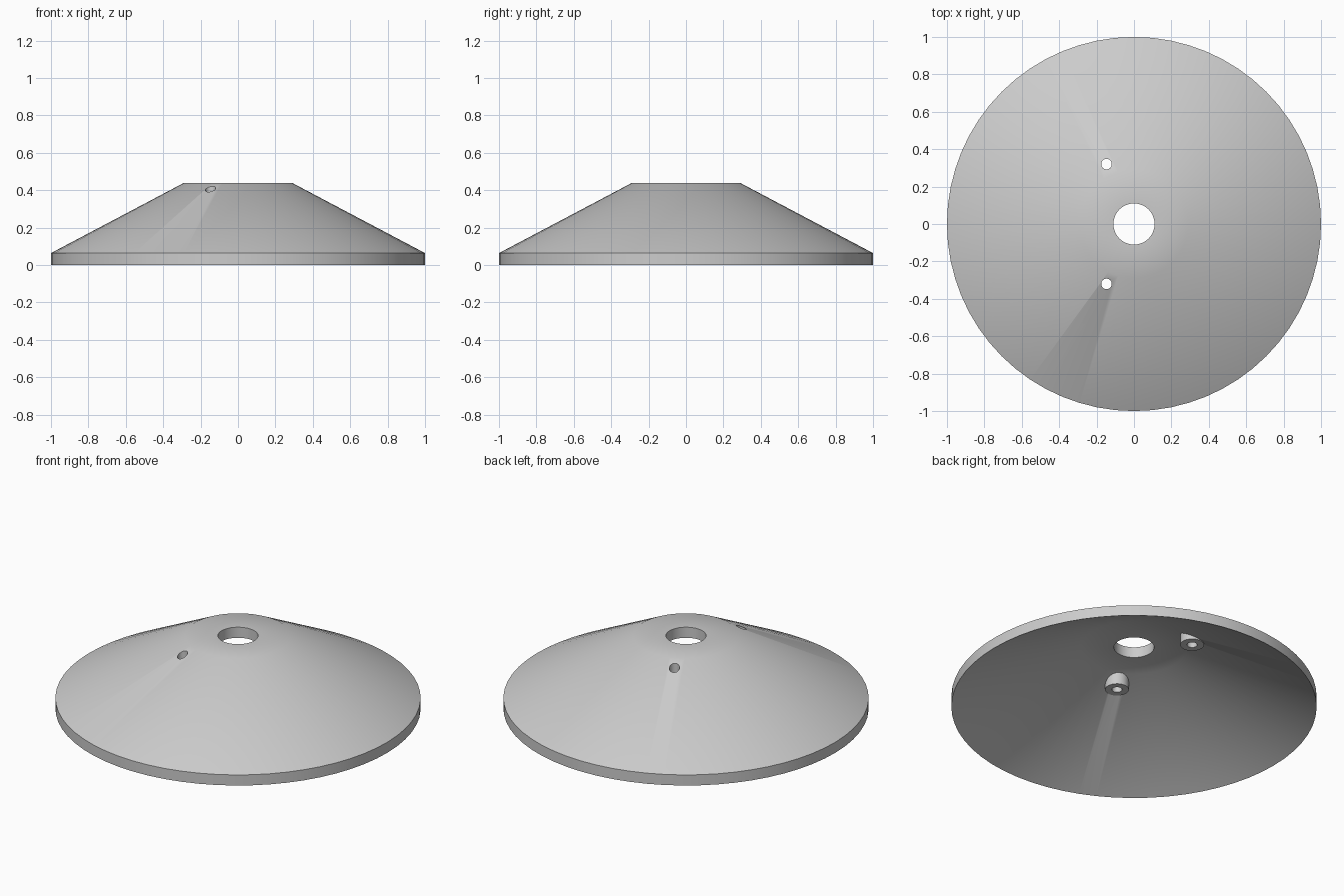
import bpy
import bmesh
import math

old = bpy.data.objects.get("Cube")
if old:
    bpy.data.objects.remove(old, do_unlink=True)

SEGMENTS = 64
RIM, FLAT, BORE = 1.0, 0.29, 0.11       # radii of the dish
TOP, WALL = 0.439, 0.064                # height and vertical wall
HOLE, BOSS, BOSS_Z = 0.028, 0.065, 0.304
MOUNTS = {"back": (-0.147, 0.32), "front": (-0.147, -0.32)}

grey = bpy.data.materials.new("plain grey")
grey.use_nodes = True
colour = (0.6, 0.6, 0.6, 1)
grey.diffuse_color = colour
grey.node_tree.nodes["Principled BSDF"].inputs["Base Color"].default_value = colour


def add_object(name, bm):
    bmesh.ops.recalc_face_normals(bm, faces=bm.faces)
    mesh = bpy.data.meshes.new(name)
    bm.to_mesh(mesh)
    bm.free()
    mesh.materials.append(grey)
    obj = bpy.data.objects.new(name, mesh)
    bpy.context.collection.objects.link(obj)
    return obj


def lathe(name, profile):
    """Closed ring turned around the z axis."""
    bm = bmesh.new()
    rings = []
    for i in range(SEGMENTS):
        a = math.tau * i / SEGMENTS
        rings.append([bm.verts.new((r * math.cos(a), r * math.sin(a), z)) for r, z in profile])
    n = len(profile)
    for i, ring in enumerate(rings):
        after = rings[(i + 1) % SEGMENTS]
        for j in range(n):
            k = (j + 1) % n
            bm.faces.new((ring[j], after[j], after[k], ring[k]))
    return add_object(name, bm)


def cylinder(name, centre, radius, low, high, sides=32):
    """Upright cylinder; high gives the top height at each point."""
    bm = bmesh.new()
    bmesh.ops.create_cone(bm, cap_ends=True, segments=sides,
                          radius1=radius, radius2=radius, depth=1)
    for v in bm.verts:
        v.co.x += centre[0]
        v.co.y += centre[1]
        v.co.z = high(v.co) if v.co.z > 0 else low
    return add_object(name, bm)


def inside_wall(co):
    """Height midway through the sloping wall."""
    r = max(math.hypot(co.x, co.y), FLAT)
    return TOP - WALL / 2 - (r - FLAT) * (TOP - WALL) / (RIM - FLAT)


# Dish shell with a central bore
shell = lathe("dish_shell", [(BORE, TOP - WALL), (BORE, TOP), (FLAT, TOP),
                             (RIM, WALL), (RIM, 0), (FLAT, TOP - WALL)])
parts = [shell]
cuts = []

# Mounting bosses under the shell and their through holes
for side, centre in MOUNTS.items():
    boss = cylinder(side + "_boss", centre, BOSS, BOSS_Z, inside_wall)
    cutter = cylinder(side + "_hole_cutter", centre, HOLE, 0.2, lambda co: 0.6)
    cutter.hide_render = True
    parts.append(boss)
    cuts += [(shell, cutter), (boss, cutter)]

for target, cutter in cuts:
    mod = target.modifiers.new("hole", 'BOOLEAN')
    mod.operation = 'DIFFERENCE'
    mod.solver = 'EXACT'
    mod.object = cutter

# Bake the cuts, then shade smooth with crisp rims
bpy.context.view_layer.update()
graph = bpy.context.evaluated_depsgraph_get()
baked = [bpy.data.meshes.new_from_object(p.evaluated_get(graph)) for p in parts]
for part, mesh in zip(parts, baked):
    part.modifiers.clear()
    part.data = mesh
for cutter in {c for _, c in cuts}:
    bpy.data.objects.remove(cutter, do_unlink=True)

bpy.ops.object.select_all(action='DESELECT')
for part in parts:
    part.select_set(True)
bpy.context.view_layer.objects.active = shell
bpy.ops.object.shade_smooth_by_angle(angle=math.radians(30))
